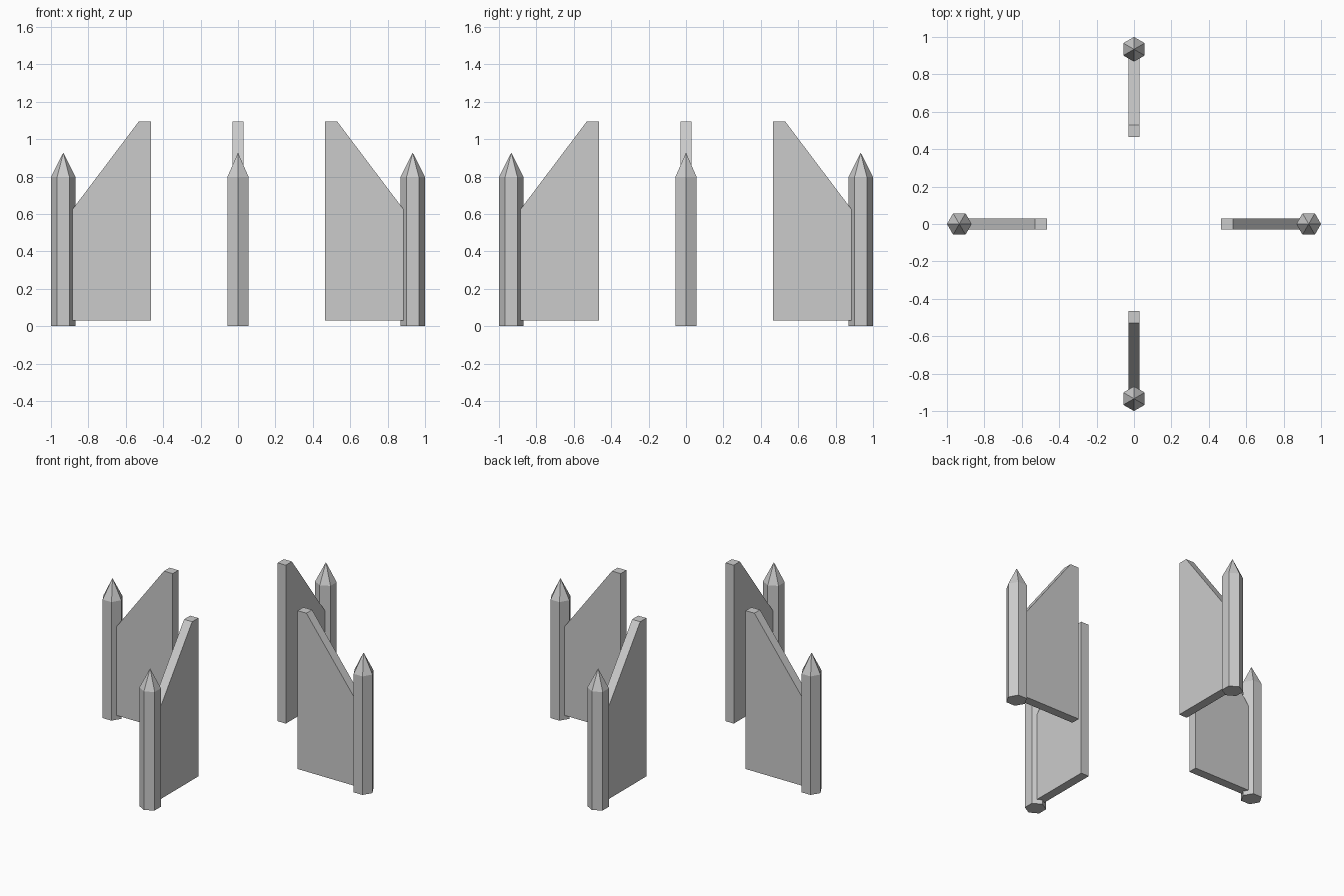
import bpy, bmesh, math
from mathutils import Matrix

if "Cube" in bpy.data.objects:
    bpy.data.objects.remove(bpy.data.objects["Cube"])

POST_R, POST_X = 0.066, 0.934
POST_H, TIP_Z = 0.797, 0.928
HALF_T = 0.03
# Fin outline as (distance from centre, height)
FIN = [(0.465, 0.03), (0.884, 0.03), (0.884, 0.626), (0.53, 1.095), (0.465, 1.095)]


def make_object(name, bm, angle):
    bm.transform(Matrix.Rotation(angle, 4, 'Z'))
    bmesh.ops.recalc_face_normals(bm, faces=bm.faces)
    mesh = bpy.data.meshes.new(name)
    bm.to_mesh(mesh)
    bm.free()
    bpy.context.collection.objects.link(bpy.data.objects.new(name, mesh))


def pointed_post(name, angle):
    bm = bmesh.new()
    ring = [bm.verts.new((POST_X + POST_R * math.cos(i * math.pi / 3),
                          POST_R * math.sin(i * math.pi / 3), 0)) for i in range(6)]
    base = bm.faces.new(ring)
    # Hexagonal shaft
    shaft = bmesh.ops.extrude_face_region(bm, geom=[base], use_keep_orig=True)
    top_verts = [g for g in shaft['geom'] if isinstance(g, bmesh.types.BMVert)]
    top = next(g for g in shaft['geom'] if isinstance(g, bmesh.types.BMFace))
    bmesh.ops.translate(bm, verts=top_verts, vec=(0, 0, POST_H))
    # Pointed tip
    tip = bmesh.ops.poke(bm, faces=[top])['verts'][0]
    tip.co.z = TIP_Z
    make_object(name, bm, angle)


def sloped_fin(name, angle):
    bm = bmesh.new()
    side = bm.faces.new([bm.verts.new((x, -HALF_T, z)) for x, z in FIN])
    slab = bmesh.ops.extrude_face_region(bm, geom=[side], use_keep_orig=True)
    verts = [g for g in slab['geom'] if isinstance(g, bmesh.types.BMVert)]
    bmesh.ops.translate(bm, verts=verts, vec=(0, 2 * HALF_T, 0))
    make_object(name, bm, angle)


# Four identical post-and-fin pairs around the centre
for i, place in enumerate(("right", "back", "left", "front")):
    pointed_post(place + "_post", i * math.pi / 2)
    sloped_fin(place + "_fin", i * math.pi / 2)
